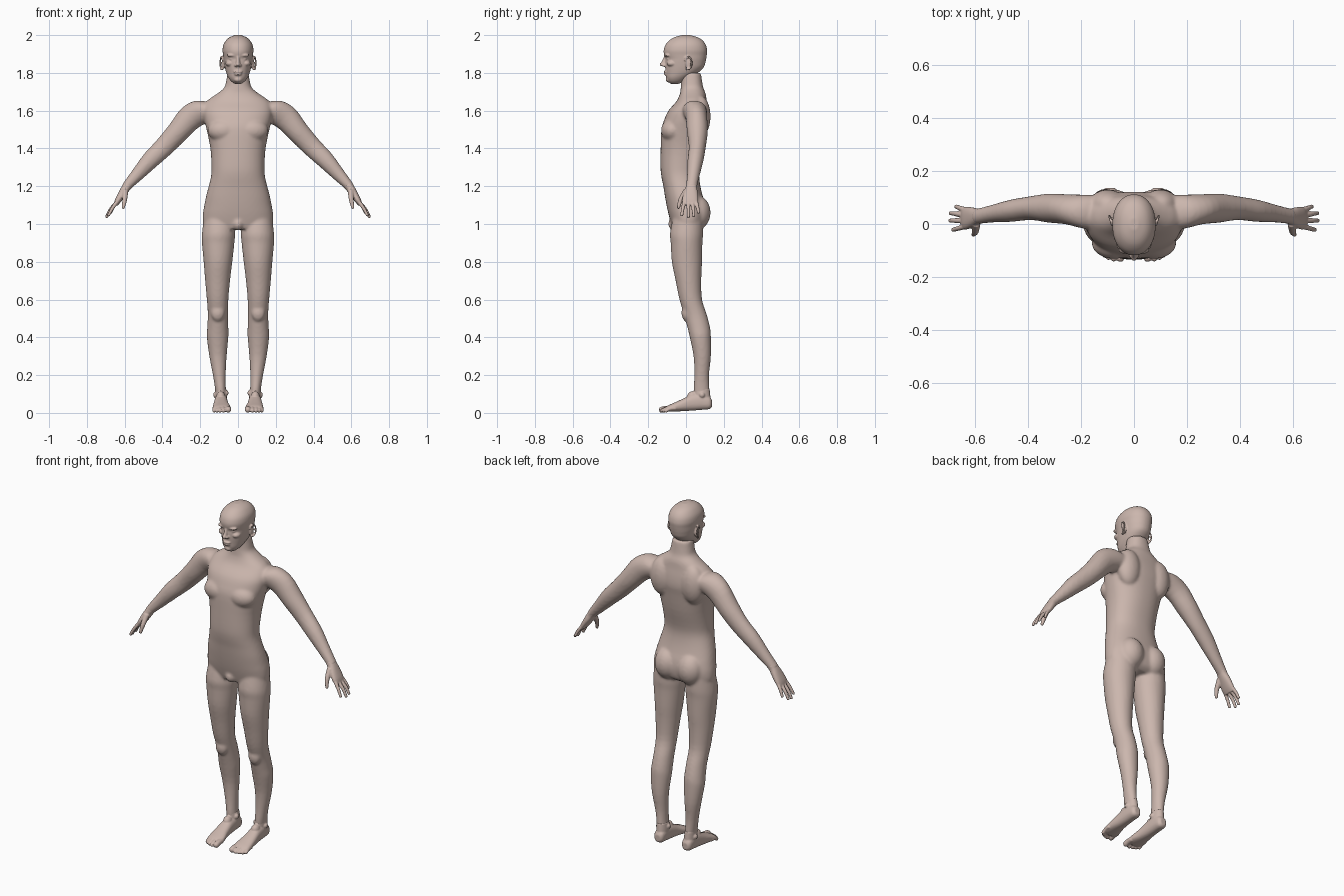
import bpy, bmesh, math
from mathutils import Vector, Matrix

skin = bpy.data.materials.new("skin")
skin.diffuse_color = (0.60, 0.47, 0.42, 1)
X, Y, Z = Vector((1, 0, 0)), Vector((0, 1, 0)), Vector((0, 0, 1))


def skin_loops(bm, loops):
    """Bridge rings of points and cap both ends."""
    loops = [[bm.verts.new(p) for p in loop] for loop in loops]
    n = len(loops[0])
    for a, b in zip(loops, loops[1:]):
        for k in range(n):
            bm.faces.new((a[k], a[(k + 1) % n], b[(k + 1) % n], b[k]))
    bm.faces.new(loops[0][::-1])
    bm.faces.new(loops[-1])


def catmull(a, b, c, d, t):
    return [0.5 * (2 * q + (r - p) * t + (2 * p - 5 * q + 4 * r - s) * t * t
                   + (3 * q - p - 3 * r + s) * t ** 3) for p, q, r, s in zip(a, b, c, d)]


def tube(bm, rings, u, v, side=1, power=2.0, n=32, steps=3):
    """Loft of superellipse rings (x, y, z, radius_u, radius_v)."""
    pts = []
    last = len(rings) - 1
    for i in range(last):
        a, d = rings[max(i - 1, 0)], rings[min(i + 2, last)]
        pts += [catmull(a, rings[i], rings[i + 1], d, k / steps) for k in range(steps)]
    pts.append(rings[-1])
    loops = []
    for x, y, z, ru, rv in pts:
        loop = []
        for k in range(n):
            c, s = math.cos(math.tau * k / n), math.sin(math.tau * k / n)
            p = (Vector((x, y, z)) + u * math.copysign(abs(c) ** (2 / power), c) * ru
                 + v * math.copysign(abs(s) ** (2 / power), s) * rv)
            loop.append((p.x * side, p.y, p.z))
        loops.append(loop)
    skin_loops(bm, loops)


def blob(bm, centre, radii, side=1, n=16, rows=9):
    """Ellipsoid."""
    loops = []
    for i in range(rows):
        a = math.pi * ((i + 0.3) / (rows - 0.4) - 0.5)
        loops.append([((centre[0] + radii[0] * math.cos(a) * math.cos(math.tau * k / n)) * side,
                       centre[1] + radii[1] * math.cos(a) * math.sin(math.tau * k / n),
                       centre[2] + radii[2] * math.sin(a)) for k in range(n)])
    skin_loops(bm, loops)


def digit(bm, path, r0, r1, side):
    """Round-ended finger or toe along a path."""
    pts = [Vector(p) for p in path]
    t = (pts[-1] - pts[0]).normalized()
    u = t.orthogonal().normalized()
    rs = [r0 + (r1 - r0) * i / (len(pts) - 1) for i in range(len(pts))]
    rings = [(*p, r, r) for p, r in zip(pts, rs)]
    rings += [(*(pts[-1] + t * r1 * f), r1 * g, r1 * g) for f, g in ((.6, .8), (.95, .3))]
    tube(bm, rings, u, t.cross(u), side, n=14)


def fuse(name, bm, voxel, iterations):
    """Melt the overlapping pieces into one smooth skin."""
    bmesh.ops.recalc_face_normals(bm, faces=bm.faces)
    me = bpy.data.meshes.new(name)
    bm.to_mesh(me)
    bm.free()
    me.materials.append(skin)
    ob = bpy.data.objects.new(name, me)
    bpy.context.collection.objects.link(ob)
    rm = ob.modifiers.new("fuse", 'REMESH')
    rm.mode = 'VOXEL'
    rm.voxel_size = voxel
    rm.use_smooth_shade = True
    sm = ob.modifiers.new("soften", 'SMOOTH')
    sm.factor = 0.5
    sm.iterations = iterations


# ---- body: torso, neck, arms and legs
bm = bmesh.new()
torso = [(0.975, 0, .12, .07), (1.0, .01, .18, .088), (1.05, .008, .186, .1),
         (1.1, 0, .178, .103), (1.15, -.012, .168, .1), (1.2, -.022, .155, .098),
         (1.25, -.03, .143, .1), (1.3, -.03, .14, .105), (1.4, -.018, .146, .116),
         (1.5, -.008, .166, .122), (1.55, .003, .178, .119), (1.6, .013, .182, .106),
         (1.65, .03, .165, .08), (1.69, .036, .11, .068), (1.72, .032, .074, .06),
         (1.75, .03, .064, .056), (1.8, .026, .055, .053)]
tube(bm, [(0, cy, z, rx, ry) for z, cy, rx, ry in torso], X, Y, power=2.25, n=56)
blob(bm, (0, -.06, 1.0), (.03, .035, .035))

leg = [(1.03, .1, .01, .08, .08), (.95, .103, .003, .088, .088), (.9, .105, .003, .086, .084),
       (.8, .106, .005, .076, .08), (.7, .108, .013, .066, .068), (.6, .108, .025, .057, .06),
       (.52, .106, .05, .054, .06), (.45, .107, .068, .056, .06), (.4, .108, .076, .057, .056),
       (.3, .106, .086, .046, .046), (.2, .099, .083, .034, .039), (.13, .093, .082, .029, .042),
       (.09, .09, .085, .029, .042), (.06, .09, .088, .026, .04)]
arm = [(.10, .045, 1.60, .06, .055), (.17, .045, 1.60, .075, .065), (.25, .055, 1.565, .069, .057),
       (.32, .06, 1.487, .059, .055), (.39, .06, 1.41, .053, .045), (.465, .05, 1.337, .047, .042),
       (.53, .04, 1.265, .036, .034), (.585, .03, 1.205, .026, .03), (.6, .028, 1.185, .024, .03)]
for s in (1, -1):
    tube(bm, [(x, y, z, rx, ry) for z, x, y, rx, ry in leg], X, Y, s)
    tube(bm, arm, Vector((.7, 0, .71)), Y, s)
    blob(bm, (.075, -.072, 1.495), (.085, .06, .062), s, 32, 18)     # chest muscle
    blob(bm, (.1, .075, 1.57), (.07, .055, .11), s, 32, 18)          # shoulder blade
    blob(bm, (.074, .058, 1.06), (.074, .072, .09), s, 32, 18)       # buttock
    blob(bm, (.107, .0, .53), (.036, .024, .045), s, 24, 14)         # kneecap
fuse("body", bm, 0.0075, 7)

# ---- head with face and ears
bm = bmesh.new()
head = [(1.742, -.06, .018, .02), (1.755, -.053, .036, .042), (1.775, -.042, .051, .062),
        (1.80, -.022, .062, .085), (1.83, -.008, .070, .102), (1.86, -.003, .075, .107),
        (1.875, -.001, .077, .108), (1.895, -.003, .079, .113), (1.92, -.003, .082, .115),
        (1.95, -.002, .077, .106), (1.975, 0, .061, .085), (1.99, 0, .042, .058),
        (2.0, 0, .016, .022)]
tube(bm, [(0, cy, z, rx, ry) for z, cy, rx, ry in head], X, Y, power=2.15, n=48)
tube(bm, [(0, -.1, 1.893, .009, .014), (0, -.109, 1.872, .009, .014),
          (0, -.115, 1.85, .012, .018), (0, -.112, 1.836, .014, .016)], X, Y, n=16)    # nose
blob(bm, (0, -.129, 1.845), (.011, .011, .010))
blob(bm, (0, -.108, 1.806), (.025, .011, .006))              # upper lip
blob(bm, (0, -.105, 1.793), (.021, .012, .007))              # lower lip
blob(bm, (0, -.088, 1.765), (.024, .02, .016))               # chin
for s in (1, -1):
    blob(bm, (.03, -.097, 1.893), (.03, .017, .009), s)      # brow
    blob(bm, (.031, -.092, 1.874), (.015, .011, .008), s)    # eye
    blob(bm, (.043, -.075, 1.85), (.024, .028, .017), s)     # cheekbone
    blob(bm, (.011, -.117, 1.84), (.009, .012, .008), s)     # nostril wing
    blob(bm, (.079, .012, 1.848), (.008, .016, .03), s)      # ear bowl
    for k in range(18):                                      # ear rim
        a = math.radians(-110 + 260 * k / 17)
        blob(bm, (.088 + .006 * math.cos(a), .012 + .019 * math.cos(a),
                  1.852 + .033 * math.sin(a)), (.0055, .0055, .0055), s, 8, 5)
    blob(bm, (.083, .006, 1.82), (.006, .008, .008), s)      # ear lobe
fuse("head", bm, 0.004, 3)

# ---- hands and feet
palm = [(.58, .031, 1.21, .024, .029), (.593, .028, 1.192, .023, .03), (.612, .025, 1.162, .021, .038),
        (.635, .022, 1.125, .017, .043), (.648, .023, 1.102, .011, .039)]
fingers = [((.642, -.010, 1.115), (.666, -.017, 1.082), (.684, -.022, 1.048)),
           ((.645, .012, 1.11), (.676, .013, 1.075), (.695, .013, 1.038)),
           ((.645, .034, 1.11), (.675, .039, 1.078), (.694, .041, 1.043)),
           ((.64, .054, 1.117), (.660, .061, 1.09), (.673, .066, 1.062))]
foot = [(.09, .137, .05, .016, .018), (.09, .123, .054, .029, .034), (.09, .08, .06, .033, .044),
        (.09, .03, .054, .035, .042), (.09, -.02, .041, .04, .032), (.087, -.06, .031, .046, .024),
        (.086, -.09, .024, .047, .018), (.085, -.105, .02, .043, .013)]
toes = [(.052, -.128, .016), (.077, -.132, .0105), (.096, -.126, .0105),
        (.112, -.117, .0105), (.126, -.105, .010)]
for s, label in ((1, "left"), (-1, "right")):
    bm = bmesh.new()
    tube(bm, palm, Vector((.85, 0, .52)), Y, s, 2.3)
    for path in fingers:
        digit(bm, path, .0105, .0078, s)
    digit(bm, ((.597, .004, 1.178), (.60, -.028, 1.128), (.607, -.04, 1.088)), .017, .0085, s)
    fuse(label + "_hand", bm, 0.0035, 3)

    bm = bmesh.new()
    tube(bm, foot, X, Z, s, 2.4)
    tube(bm, [(.092, .084, .13, .0285, .041), (.09, .085, .09, .031, .044),
              (.09, .088, .05, .03, .043)], X, Y, s)         # ankle
    blob(bm, (.091, .035, .085), (.024, .03, .03), s)        # instep
    blob(bm, (.062, .075, .105), (.012, .015, .015), s)      # inner ankle bone
    blob(bm, (.12, .085, .095), (.012, .015, .015), s)       # outer ankle bone
    for x, y, r in toes:
        digit(bm, ((x, y + .05, .024), (x, y + .02, .022), (x, y, r + .001)), r * .95, r, s)
    fuse(label + "_foot", bm, 0.004, 3)
